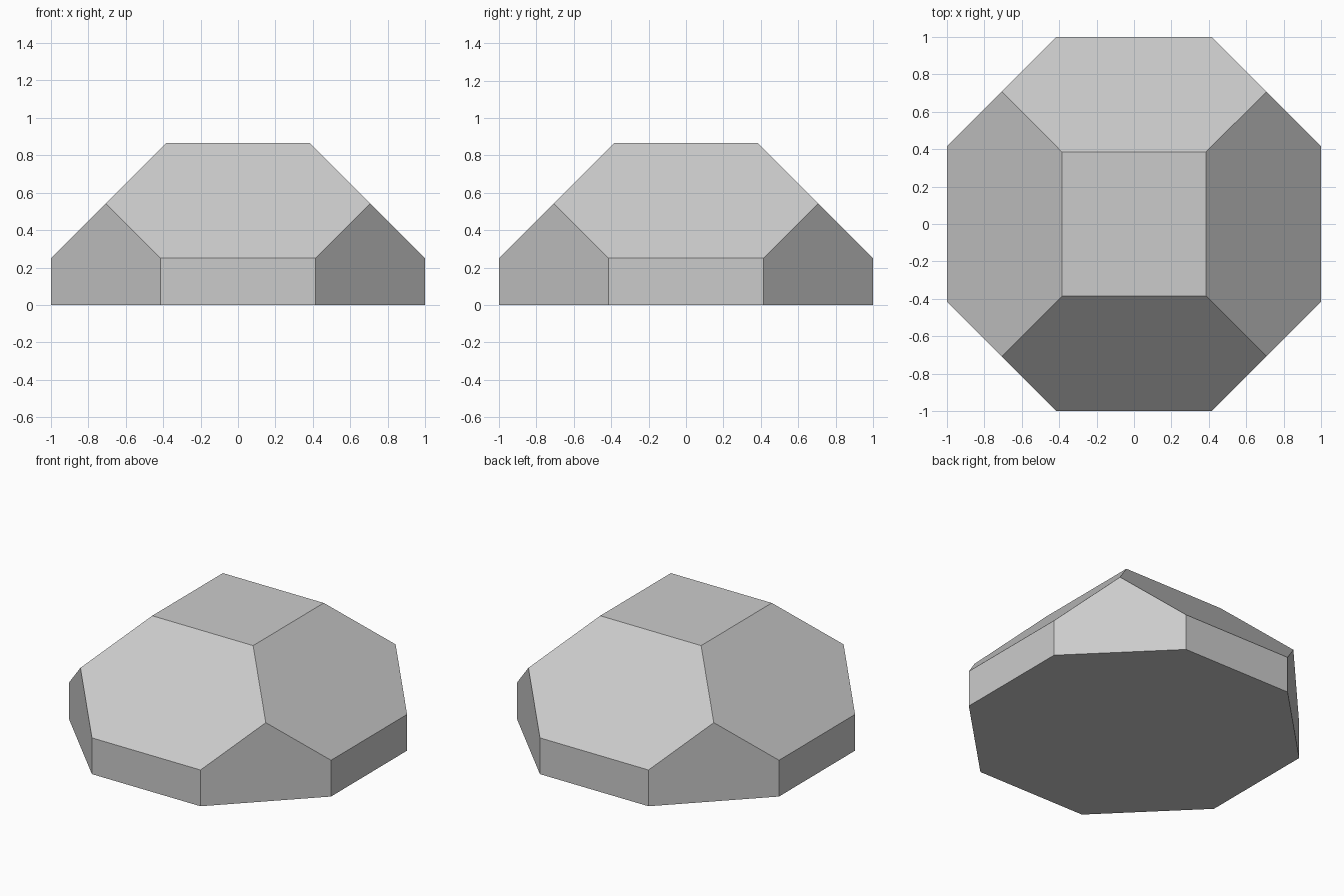
import bpy, bmesh, math
from mathutils import Matrix

if "Cube" in bpy.data.objects:
    bpy.data.objects.remove(bpy.data.objects["Cube"])

HEIGHT, WALL = 0.865, 0.25

# Regular octagonal prism, flats facing the axes, standing on z = 0
bm = bmesh.new()
radius = 1 / math.cos(math.pi / 8)
bmesh.ops.create_cone(bm, cap_ends=True, segments=8, radius1=radius, radius2=radius, depth=HEIGHT,
                      matrix=Matrix.Translation((0, 0, HEIGHT / 2)) @ Matrix.Rotation(math.pi / 8, 4, 'Z'))

# Four 45 degree cuts form the sloping facets around the square top
for x, y in ((1, 0), (-1, 0), (0, 1), (0, -1)):
    cut = bmesh.ops.bisect_plane(bm, geom=bm.verts[:] + bm.edges[:] + bm.faces[:], dist=1e-5,
                                 plane_co=(x, y, WALL), plane_no=(x, y, 1), clear_outer=True)
    edges = [e for e in cut['geom_cut'] if isinstance(e, bmesh.types.BMEdge)]
    bmesh.ops.contextual_create(bm, geom=edges)

bmesh.ops.remove_doubles(bm, verts=bm.verts[:], dist=1e-4)
bmesh.ops.recalc_face_normals(bm, faces=bm.faces[:])
mesh = bpy.data.meshes.new("faceted_dome")
bm.to_mesh(mesh)
bm.free()
bpy.context.collection.objects.link(bpy.data.objects.new("faceted_dome", mesh))
